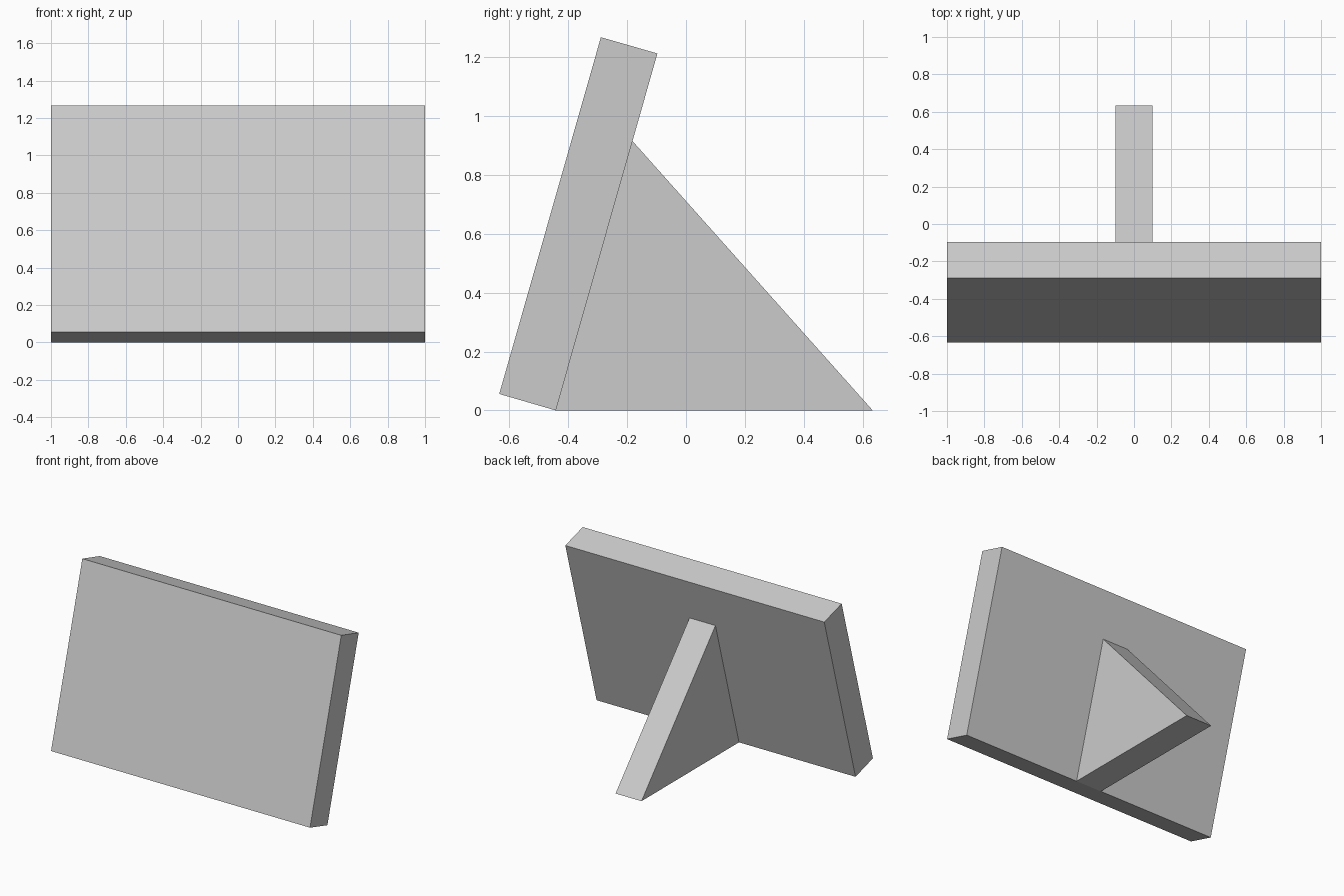
import bpy

cube = bpy.data.objects.get("Cube")
if cube:
    bpy.data.objects.remove(cube, do_unlink=True)

# One light grey for the whole frame
grey = bpy.data.materials.new("light grey")
grey.use_nodes = True
colour = (0.6, 0.6, 0.6, 1)
grey.diffuse_color = colour
grey.node_tree.nodes["Principled BSDF"].inputs["Base Color"].default_value = colour


def extrude_profile(name, profile, half_width):
    """Extrude a counter-clockwise (y, z) outline along x, centred on x = 0."""
    n = len(profile)
    verts = [(x, y, z) for x in (-half_width, half_width) for y, z in profile]
    faces = [list(reversed(range(n))), list(range(n, 2 * n))]
    faces += [(i, (i + 1) % n, n + (i + 1) % n, n + i) for i in range(n)]
    mesh = bpy.data.meshes.new(name)
    mesh.from_pydata(verts, [], faces)
    mesh.materials.append(grey)
    obj = bpy.data.objects.new(name, mesh)
    bpy.context.collection.objects.link(obj)
    return obj


# Tilted panel, leaning back on its rear bottom edge
heel = (-0.442, 0)
extrude_profile("panel", [(-0.634, 0.056), heel, (-0.097, 1.212), (-0.289, 1.267)], 1)

# Triangular prop behind the panel
extrude_profile("back_stand", [heel, (0.634, 0), (-0.182, 0.915)], 0.1)
